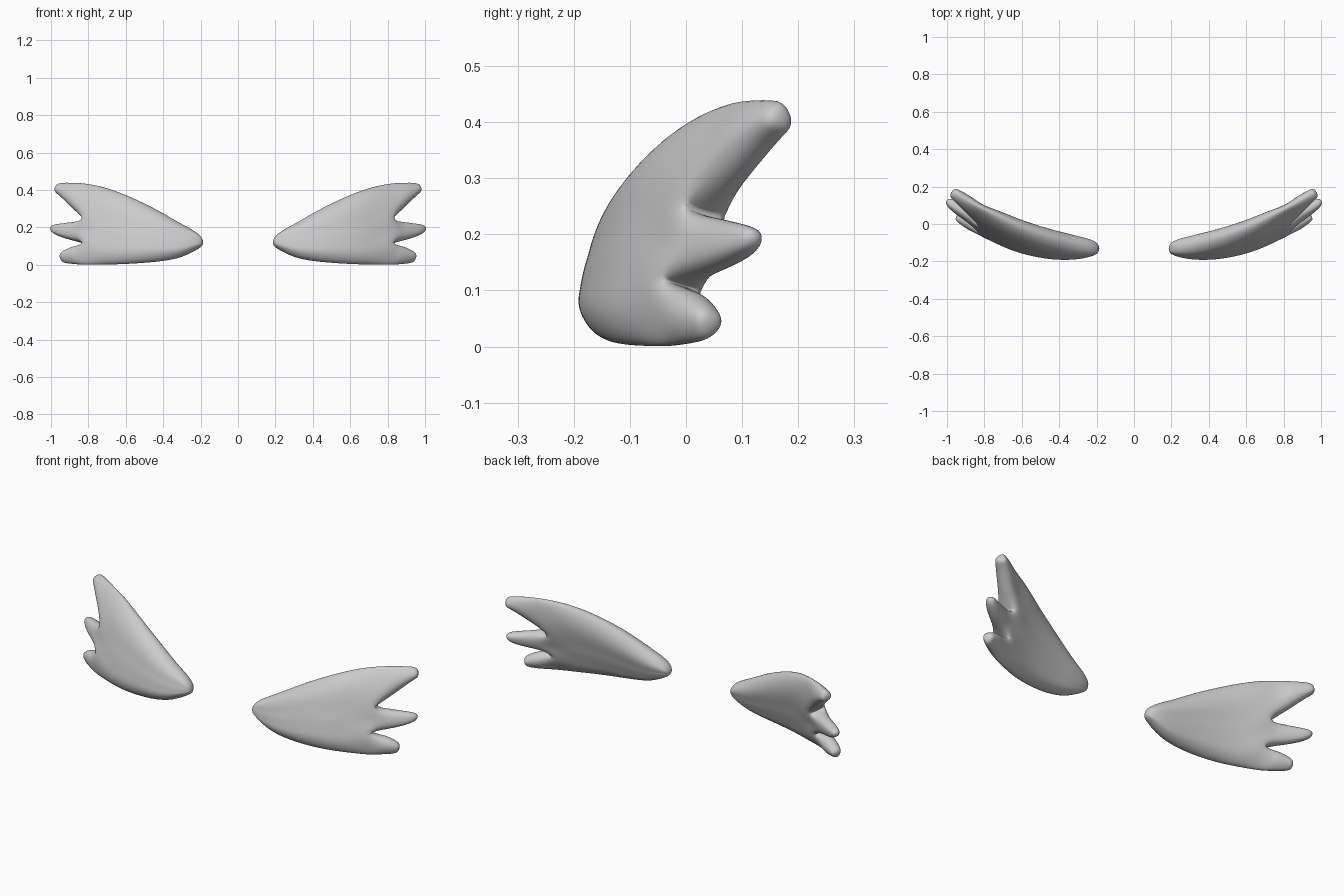
import bpy, bmesh
from mathutils import Vector

if "Cube" in bpy.data.objects:
    bpy.data.objects.remove(bpy.data.objects["Cube"])

# Body sections: x, lower z, upper z, half thickness
BODY = [(.195, .10, .145, .024), (.235, .075, .180, .042), (.32, .039, .228, .055),
        (.45, .017, .302, .062), (.60, .006, .373, .061), (.72, .002, .415, .055),
        (.815, .001, .434, .045)]
# Heights across a section: edges, feather ridges and the lines leading to the notches
FRAC = [0, .10, .25, .40, .56, .82, 1]
# Feather sections: lower point, upper point, half thickness
FEATHERS = [
    [((.87, .004), (.875, .090), .037), ((.92, .010), (.92, .073), .030), ((.943, .022), (.943, .056), .020)],
    [((.87, .134), (.87, .222), .038), ((.94, .152), (.94, .215), .031), ((.990, .174), (.990, .207), .020)],
    [((.88, .308), (.88, .439), .040), ((.945, .368), (.93, .438), .032), ((.972, .391), (.963, .430), .022)],
]
# Backward sweep of the wing along x
SWEEP = [(.19, -.108), (.3, -.106), (.4, -.101), (.5, -.088), (.6, -.064),
         (.7, -.030), (.8, .010), (.9, .064), (1.0, .126)]
LEAN = .3


def mid(x, z, off=0):
    """Point on the curved middle surface, moved off along its normal (+ is back)."""
    for (x0, y0), (x1, y1) in zip(SWEEP, SWEEP[1:]):
        if x <= x1:
            break
    slope = (y1 - y0) / (x1 - x0)
    y = y0 + slope * (x - x0) + LEAN * (z - .2)
    return Vector((x, y, z)) + off * Vector((-slope, 1, -LEAN)).normalized()


def skin(bm, a, b):
    n = len(a)
    for i in range(n):
        bm.faces.new((a[i], a[(i + 1) % n], b[(i + 1) % n], b[i]))


def wing(name, side):
    bm = bmesh.new()
    rings = []
    for x, lo, hi, h in BODY:
        front, back = [], []
        for i, f in enumerate(FRAC):
            z = lo + (hi - lo) * f
            t = h * (1 - abs(2 * f - 1) ** 2.6) ** (1 / 2.6)
            front.append(bm.verts.new(mid(x, z, -t)))
            back.append(bm.verts.new(mid(x, z, t)) if 0 < i < 6 else front[-1])
        rings.append((front, back))
    loops = [f + b[5:0:-1] for f, b in rings]
    for a, b in zip(loops, loops[1:]):
        skin(bm, a, b)
    # rounded root
    bm.faces.new(loops[0])
    # three feathers, with V notches running through the thickness
    front, back = rings[-1]
    for j, sections in enumerate(FEATHERS):
        i = 2 * j
        ring = front[i:i + 3]
        ring += [back[i + 2]] if j < 2 else []
        ring += [back[i + 1]]
        ring += [back[i]] if j > 0 else []
        for lo, hi, h in sections:
            c = ((lo[0] + hi[0]) / 2, (lo[1] + hi[1]) / 2)
            w = .6 * h
            pts = [mid(*lo, -w if j > 0 else 0), mid(*c, -h), mid(*hi, -w if j < 2 else 0)]
            pts += [mid(*hi, w)] if j < 2 else []
            pts += [mid(*c, h)]
            pts += [mid(*lo, w)] if j > 0 else []
            new = [bm.verts.new(p) for p in pts]
            skin(bm, ring, new)
            ring = new
        bm.faces.new(ring)
    # keep the notches crisp
    crease = bm.edges.layers.float.new("crease_edge")
    for i in (2, 4):
        bm.edges.get((front[i], back[i]))[crease] = .7
    for v in bm.verts:
        v.co.x *= side
    bmesh.ops.recalc_face_normals(bm, faces=bm.faces[:])
    me = bpy.data.meshes.new(name)
    bm.to_mesh(me)
    bm.free()
    me.shade_smooth()
    ob = bpy.data.objects.new(name, me)
    bpy.context.collection.objects.link(ob)
    sub = ob.modifiers.new("smooth", 'SUBSURF')
    sub.levels = sub.render_levels = 3

    # expand the cage so the smoothed surface passes through the sections
    target = [v.co.copy() for v in me.vertices]
    for _ in range(7):
        ev = ob.evaluated_get(bpy.context.evaluated_depsgraph_get())
        limit = [ev.data.vertices[i].co.copy() for i in range(len(target))]
        for v, t, l in zip(me.vertices, target, limit):
            v.co += (t - l) * .9
        me.update()
        ob.update_tag()
        bpy.context.view_layer.update()
    return ob


wing("right_wing", 1)
wing("left_wing", -1)
